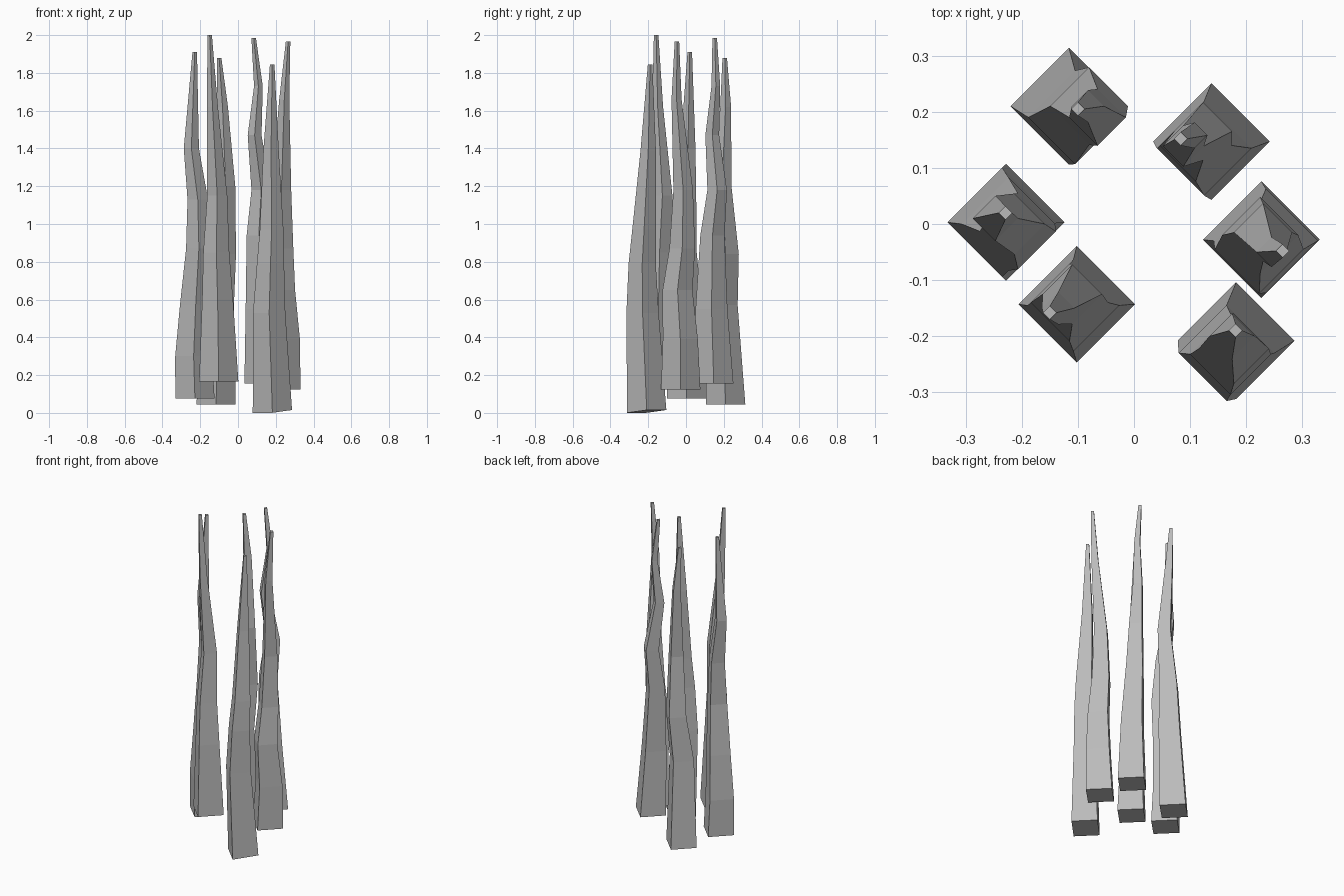
import bpy
import bmesh
import math

# Remove the default object only
default_object = bpy.data.objects.get("Cube")
if default_object:
    bpy.data.objects.remove(default_object, do_unlink=True)

# Plain stone grey shared by every spike
stone = bpy.data.materials.new("stone_grey")
stone.use_nodes = True
stone_colour = (0.5, 0.5, 0.5, 1)
stone.diffuse_color = stone_colour
stone_shader = stone.node_tree.nodes["Principled BSDF"]
stone_shader.inputs["Base Color"].default_value = stone_colour
stone_shader.inputs["Roughness"].default_value = 0.9

SIDES = 4
TIP_RADIUS = 0.012
BASE_RADIUS = 0.104


def taper(height):
    """Half-diagonal of the diamond section at a given height."""
    return max(TIP_RADIUS, min(BASE_RADIUS, 0.113 - 0.052 * height))


def add_ring(mesh, centre, radius, slope):
    """Diamond-shaped ring of vertices, optionally tilted."""
    cx, cy, cz = centre
    ring = []
    for side in range(SIDES):
        angle = math.tau * side / SIDES
        dx = radius * math.cos(angle)
        dy = radius * math.sin(angle)
        ring.append(mesh.verts.new((cx + dx, cy + dy, cz + slope * (dx + dy))))
    return ring


def build_spike(name, spine, slope=0):
    """Loft a crooked four-sided spike along its spine and cap both ends."""
    mesh = bmesh.new()
    rings = []
    for index, point in enumerate(spine):
        is_tip = index == len(spine) - 1
        centre = [value / 100 for value in point]
        radius = TIP_RADIUS if is_tip else taper(centre[2])
        ring_slope = slope if index == 0 else 0
        rings.append(add_ring(mesh, centre, radius, ring_slope))

    for lower, upper in zip(rings, rings[1:]):
        for side in range(SIDES):
            following = (side + 1) % SIDES
            mesh.faces.new((lower[side], lower[following],
                            upper[following], upper[side]))
    mesh.faces.new(list(reversed(rings[0])))
    mesh.faces.new(rings[-1])
    bmesh.ops.recalc_face_normals(mesh, faces=mesh.faces[:])

    data = bpy.data.meshes.new(name)
    mesh.to_mesh(data)
    mesh.free()
    data.materials.append(stone)
    spike = bpy.data.objects.new(name, data)
    bpy.context.collection.objects.link(spike)
    return spike


# Spines run from base to tip as x, y, z in hundredths of a unit
build_spike("back_right_spike", [
    (-11.6, 21, 4.5), (-10.5, 19, 57), (-8, 21, 84),
    (-6.5, 19, 120), (-8.2, 21, 162), (-10, 20.5, 188)])

build_spike("back_left_spike", [
    (13.8, 14.7, 15.5), (12.5, 13.5, 55), (11, 14, 94),
    (12.3, 16.5, 118), (8.8, 13.9, 147), (10.8, 15.8, 173),
    (8.3, 15.2, 198.5)])

build_spike("left_spike", [
    (22.7, -2.8, 12.5), (23.5, -3, 39), (22.3, -4.5, 65),
    (22.5, -2, 87), (23, -1.5, 118), (24.5, -5, 166),
    (26.5, -4.8, 196.5)])

build_spike("front_left_spike", [
    (18.2, -20.8, 0.8), (16.5, -23, 53), (17.2, -23.2, 79),
    (17.8, -22.2, 97), (17.5, -20, 139), (18.1, -19, 184.5)],
    slope=0.07)

build_spike("front_right_spike", [
    (-10.2, -14.3, 16.5), (-10.8, -14.5, 60), (-11.5, -14, 85),
    (-11, -12.5, 115), (-13.5, -15, 162), (-15, -15.8, 200)])

build_spike("right_spike", [
    (-22.8, 0.3, 7.5), (-23.5, 0.3, 30), (-22.4, 0, 57),
    (-20.7, -1.3, 87), (-21.3, 0, 113), (-24.7, 1, 140),
    (-22.9, 2, 191)])
